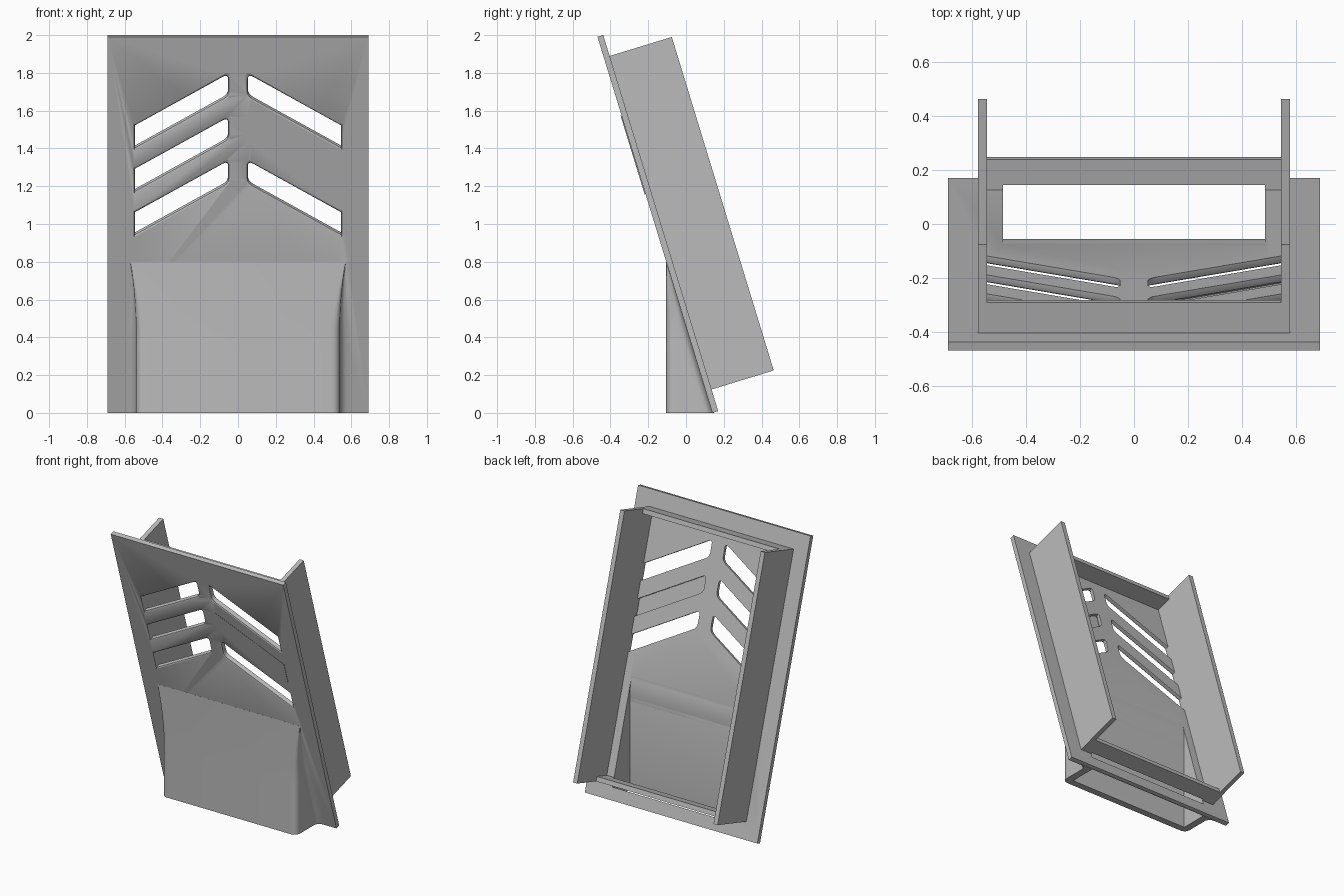
import bpy, bmesh, math
from mathutils import Vector

if "Cube" in bpy.data.objects:
    bpy.data.objects.remove(bpy.data.objects["Cube"])

grey = bpy.data.materials.new("plain grey")
grey.use_nodes = True
colour = (0.5, 0.5, 0.5, 1)
grey.diffuse_color = colour
grey.node_tree.nodes["Principled BSDF"].inputs["Base Color"].default_value = colour

TILT = math.radians(17)
FOOT = 0.14          # y of the panel's front bottom edge
THICK = 0.032


def panel_point(x, s, d):
    """x across, s up along the leaning panel, d backwards from its front face."""
    return Vector((x, FOOT - s * math.sin(TILT) + d * math.cos(TILT),
                   s * math.cos(TILT) + d * math.sin(TILT)))


def loft(name, rings):
    """Closed solid through rings of equal point count."""
    bm = bmesh.new()
    rows = [[bm.verts.new(p) for p in ring] for ring in rings]
    n = len(rows[0])
    for a, b in zip(rows, rows[1:]):
        for i in range(n):
            j = (i + 1) % n
            bm.faces.new((a[i], a[j], b[j], b[i]))
    bm.faces.new(rows[0])
    bm.faces.new(rows[-1][::-1])
    bmesh.ops.recalc_face_normals(bm, faces=bm.faces)
    mesh = bpy.data.meshes.new(name)
    bm.to_mesh(mesh)
    bm.free()
    mesh.materials.append(grey)
    obj = bpy.data.objects.new(name, mesh)
    bpy.context.collection.objects.link(obj)
    return obj


def slab(name, x0, x1, s0, s1, d0, d1):
    return loft(name, [[panel_point(x, s, d) for s, d in
                        ((s0, d0), (s1, d0), (s1, d1), (s0, d1))] for x in (x0, x1)])


def activate(obj):
    bpy.ops.object.select_all(action='DESELECT')
    obj.select_set(True)
    bpy.context.view_layer.objects.active = obj


def cut(obj, cutter):
    activate(obj)
    mod = obj.modifiers.new("cut", 'BOOLEAN')
    mod.operation, mod.solver, mod.object = 'DIFFERENCE', 'EXACT', cutter
    bpy.ops.object.modifier_apply(modifier=mod.name)


def bezier(a, b, c, n=6):
    a, b, c = Vector(a), Vector(b), Vector(c)
    return [a * (1 - t) ** 2 + b * 2 * t * (1 - t) + c * t * t
            for t in (i / n for i in range(n + 1))]


# Leaning panel, side walls and cross ribs
panel = slab("front_panel", -0.69, 0.69, 0, 2.082, 0, THICK)
for side, name in ((1, "left"), (-1, "right")):
    slab(name + "_side_wall", side * 0.545, side * 0.578, 0.12, 1.966, THICK, 0.376)
slab("top_rib", -0.545, 0.545, 1.933, 1.966, THICK, 0.15)
bottom_rib = slab("bottom_rib", -0.545, 0.545, 0.12, 0.153, THICK, 0.15)


# Hood: front stays upright, corners rounded, sides flare into the panel
def hood_ring(z):
    back, front = FOOT - z * math.tan(TILT), -0.105
    depth = back - front
    r = min(0.05, depth * 0.45)
    x = 0.54 + 0.03 * max(0, (z - 0.43) / 0.37) ** 2
    half = [Vector((x + r, back + 0.008))]
    half += bezier((x + r, back), (x, back), (x, back - r))
    half += bezier((x, front + r), (x, front), (x - r, front))
    full = half + [Vector((-p.x, p.y)) for p in reversed(half)]
    return [(p.x, p.y, z) for p in full]


hood = loft("hood", [hood_ring(0.8 * (1 - (1 - i / 14) ** 1.5)) for i in range(15)])

# Upright passage through hood, panel and bottom rib, eased at its upper edge
passage = [(0.145, -0.1), (0.145, 0.82), (-0.075, 0.82)]
passage += [tuple(p) for p in bezier((-0.0755, 0.814), (-0.055, 0.747), (-0.055, 0.677))]
passage += [(-0.055, -0.1)]
cutter = loft("passage_cutter", [[(x, y, z) for y, z in passage] for x in (-0.487, 0.487)])
for obj in (panel, hood, bottom_rib):
    cut(obj, cutter)
bpy.data.objects.remove(cutter)


# Slanted vents with rounded inner ends and eased front edges
def vent_ring(side, middle, ease, d):
    slope = math.tan(math.radians(30))
    x0, x1, h, r = 0.052 - ease, 0.545 + ease * 0.4, 0.059 + ease * 1.1, 0.03

    def edge(x, sign):
        return (x, middle + (0.545 - x) * slope + sign * h)
    pts = [edge(x1, -1), edge(x1, 1)]
    for sign in (1, -1):
        corner = edge(x0, sign)
        arc = bezier(edge(x0 + r, sign), corner, (x0, corner[1] - sign * r))
        pts += arc if sign == 1 else arc[::-1]
    return [panel_point(side * x, s, d) for x, s in pts]


for side in (1, -1):
    for row in range(3):
        middle = (1.463 - 0.23 * row) / math.cos(TILT)
        cutter = loft("vent_cutter", [vent_ring(side, middle, e, d) for e, d in
                                      ((0.017, -0.005), (0.012, 0), (0.004, 0.004),
                                       (0, 0.012), (0, 0.06))])
        cut(panel, cutter)
        bpy.data.objects.remove(cutter)

# Smooth the rounded parts, keep corners crisp
for obj in (panel, hood):
    activate(obj)
    bpy.ops.object.shade_smooth_by_angle(angle=math.radians(30))
